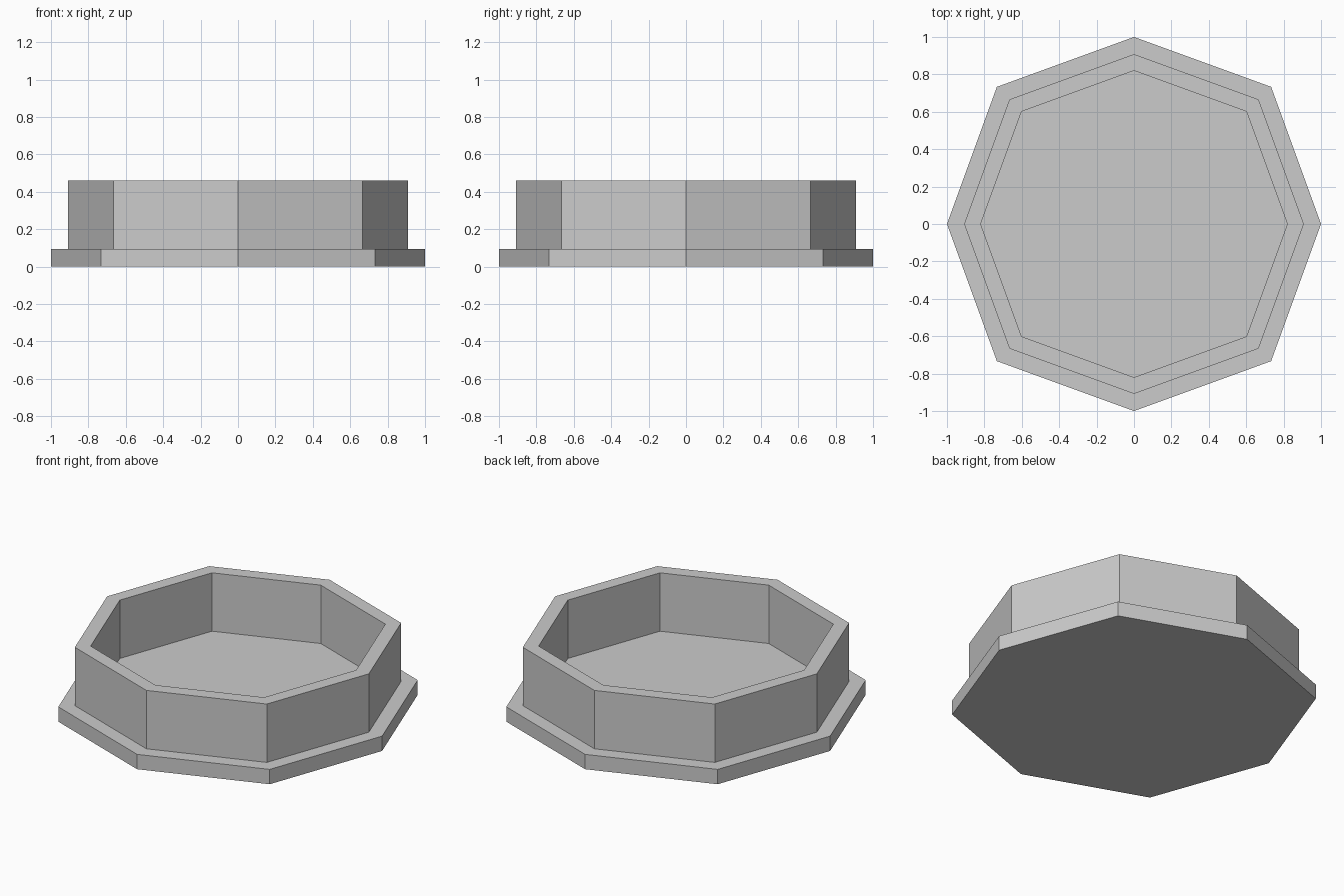
import bpy
import bmesh
from math import cos, sin, pi

cube = bpy.data.objects.get("Cube")
if cube:
    bpy.data.objects.remove(cube, do_unlink=True)

# Plain grey for the whole model
grey = bpy.data.materials.new("plain grey")
grey.use_nodes = True
colour = (0.6, 0.6, 0.6, 1.0)
grey.diffuse_color = colour
grey.node_tree.nodes["Principled BSDF"].inputs["Base Color"].default_value = colour

SIDES = 8
DIAGONAL = 1.037  # the diagonal corners sit slightly further out


def ring(bm, radius, z):
    """Octagonal ring of vertices with corners on the axes."""
    verts = []
    for i in range(SIDES):
        r = radius * (DIAGONAL if i % 2 else 1.0)
        a = 2 * pi * i / SIDES
        verts.append(bm.verts.new((r * cos(a), r * sin(a), z)))
    return verts


def tray(name, profile):
    """Stack rings along a (radius, height) profile and cap both ends."""
    bm = bmesh.new()
    rings = [ring(bm, r, z) for r, z in profile]
    for low, high in zip(rings, rings[1:]):
        for i in range(SIDES):
            j = (i + 1) % SIDES
            bm.faces.new((low[i], low[j], high[j], high[i]))
    bm.faces.new(rings[0][::-1])
    bm.faces.new(rings[-1])
    mesh = bpy.data.meshes.new(name)
    bm.to_mesh(mesh)
    bm.free()
    mesh.materials.append(grey)
    obj = bpy.data.objects.new(name, mesh)
    bpy.context.collection.objects.link(obj)
    return obj


# Flanged base, upright wall, rim and recessed floor
BASE_TOP, RIM_TOP = 0.093, 0.459
tray("octagonal_tray", [
    (1.0, 0), (1.0, BASE_TOP),
    (0.908, BASE_TOP), (0.908, RIM_TOP),
    (0.82, RIM_TOP), (0.82, BASE_TOP),
])
